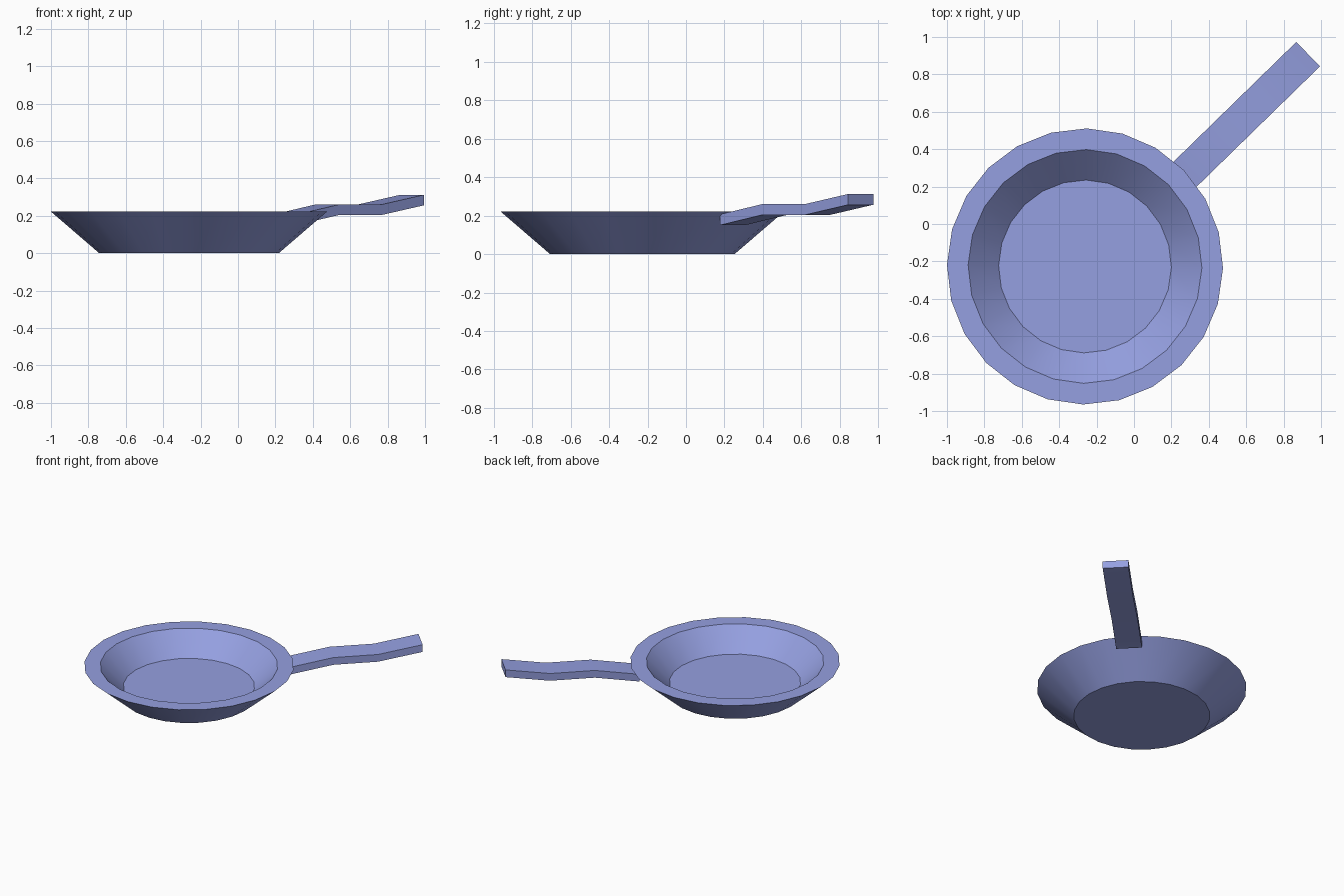
import bpy
import bmesh
from math import cos, sin, pi, radians
from mathutils import Vector

cube = bpy.data.objects.get("Cube")
if cube:
    bpy.data.objects.remove(cube)

SIDES = 24
TURN = radians(-0.7)
PAN_CENTRE = Vector((-0.262, -0.227, 0))


def make_material(name, colour):
    mat = bpy.data.materials.new(name)
    mat.use_nodes = True
    mat.diffuse_color = colour
    mat.node_tree.nodes["Principled BSDF"].inputs["Base Color"].default_value = colour
    return mat


def finish(name, bm, mat):
    bmesh.ops.recalc_face_normals(bm, faces=bm.faces)
    mesh = bpy.data.meshes.new(name)
    bm.to_mesh(mesh)
    bm.free()
    mesh.materials.append(mat)
    obj = bpy.data.objects.new(name, mesh)
    bpy.context.collection.objects.link(obj)
    bpy.ops.object.select_all(action="DESELECT")
    obj.select_set(True)
    bpy.context.view_layer.objects.active = obj
    bpy.ops.object.shade_smooth_by_angle(angle=radians(30))
    return obj


def skin(bm, rings):
    """Bridge successive closed loops of points and cap both ends."""
    loops = [[bm.verts.new(p) for p in ring] for ring in rings]
    for a, b in zip(loops, loops[1:]):
        for i in range(len(a)):
            j = (i + 1) % len(a)
            bm.faces.new((a[i], a[j], b[j], b[i]))
    bm.faces.new(loops[0])
    bm.faces.new(loops[-1])


blue = make_material("periwinkle blue", (0.30, 0.35, 0.75, 1))

# Pan body: underside, outer wall, flat rim, inner wall and cooking floor
profile = [(0.48, 0), (0.738, 0.222), (0.625, 0.222), (0.462, 0.063)]
angles = [TURN + 2 * pi * i / SIDES for i in range(SIDES)]
bm = bmesh.new()
skin(bm, [[PAN_CENTRE + Vector((r * cos(a), r * sin(a), z)) for a in angles]
          for r, z in profile])
finish("pan_body", bm, blue)

# Handle: a rectangular bar that rises, levels out and rises again
heading = radians(45) + TURN
along = Vector((cos(heading), sin(heading), 0))
across = Vector((-sin(heading), cos(heading), 0)) * 0.091
tip = Vector((0.931, 0.908, 0))
thick = Vector((0, 0, 0.056))
sections = []
for step, z in enumerate((0.15, 0.204, 0.204, 0.256)):
    base = tip - along * 0.318 * (3 - step) + Vector((0, 0, z))
    sections.append([base - across, base + across,
                     base + across + thick, base - across + thick])
bm = bmesh.new()
skin(bm, sections)
finish("handle", bm, blue)
